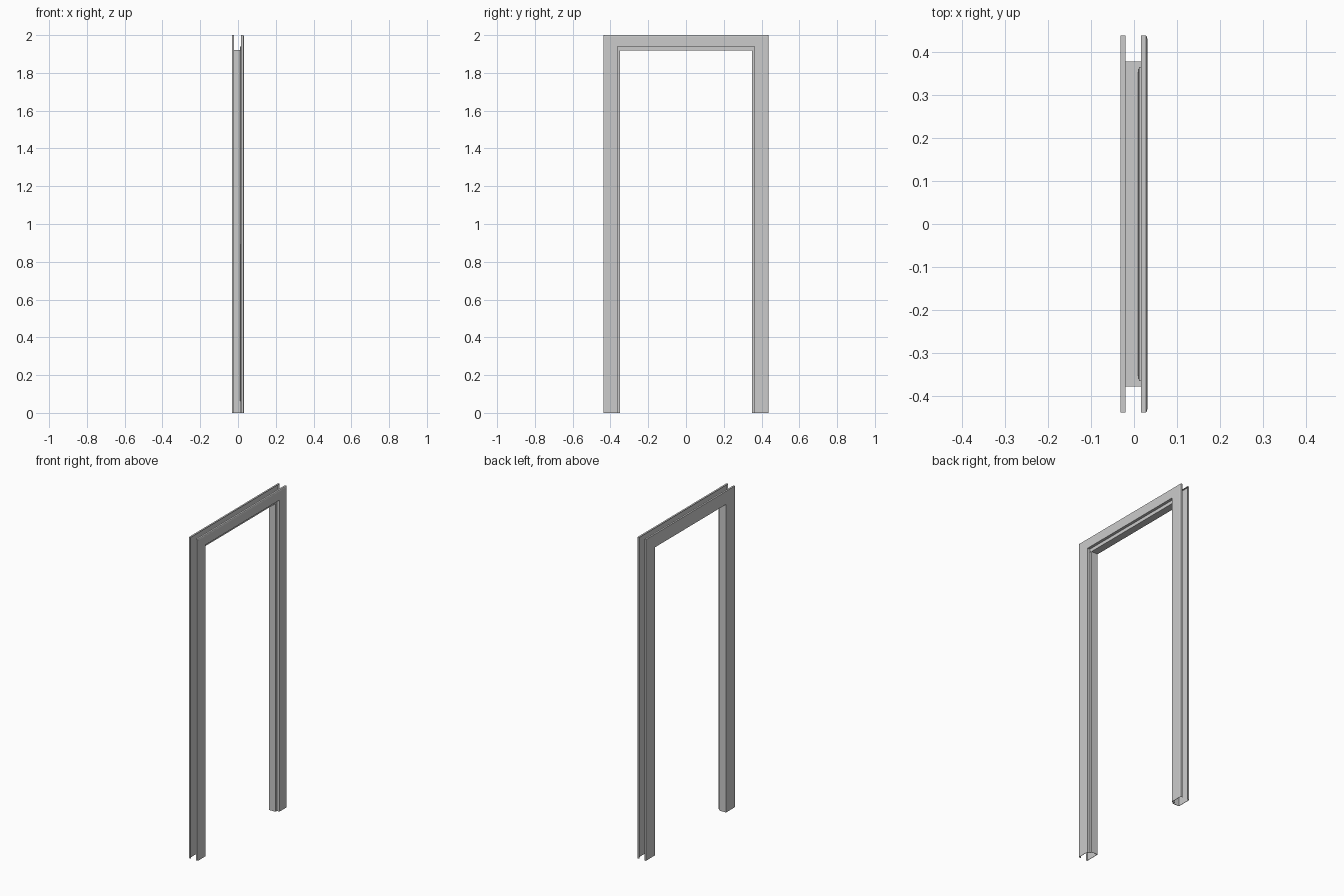
import bpy
import bmesh

if "Cube" in bpy.data.objects:
    bpy.data.objects.remove(bpy.data.objects["Cube"])

HALF_WIDTH, HEIGHT = 0.438, 2.0
SHEET = 0.002

# Folded sheet section: x, depth in from the outer edge of a jamb, same for the head
PROFILE = [
    (-0.020, 0.000, 0.000),
    (-0.031, 0.000, 0.000),
    (-0.031, 0.089, 0.082),
    (0.014, 0.089, 0.082),
    (0.014, 0.075, 0.061),
    (0.031, 0.075, 0.061),
    (0.031, 0.008, 0.008),
    (0.030, 0.003, 0.003),
    (0.028, 0.000, 0.000),
    (0.0165, 0.000, 0.000),
]


def make_object(name, bm):
    mesh = bpy.data.meshes.new(name)
    bm.to_mesh(mesh)
    bm.free()
    obj = bpy.data.objects.new(name, mesh)
    bpy.context.collection.objects.link(obj)
    return obj


# Mitred frame: sweep the section up one jamb, across the head, down the other
bm = bmesh.new()
stations = []
for side, at_top in ((-1, False), (-1, True), (1, True), (1, False)):
    stations.append([
        bm.verts.new((x, side * (HALF_WIDTH - jamb), HEIGHT - head if at_top else 0))
        for x, jamb, head in PROFILE
    ])
for a, b in zip(stations, stations[1:]):
    for i in range(len(PROFILE) - 1):
        bm.faces.new((a[i], b[i], b[i + 1], a[i + 1]))
frame = make_object("door_frame", bm)
solid = frame.modifiers.new("sheet_thickness", 'SOLIDIFY')
solid.thickness = SHEET
solid.offset = -1
solid.use_even_offset = True

# Tabs that carry the head lining over the top of each jamb
for side, name in ((-1, "left_corner_tab"), (1, "right_corner_tab")):
    bm = bmesh.new()
    bmesh.ops.create_cube(bm, size=1)
    bmesh.ops.scale(bm, vec=(0.036, 0.030, SHEET), verts=bm.verts)
    bmesh.ops.translate(bm, vec=(-0.002, side * 0.363, HEIGHT - 0.082 + SHEET / 2),
                        verts=bm.verts)
    make_object(name, bm)
